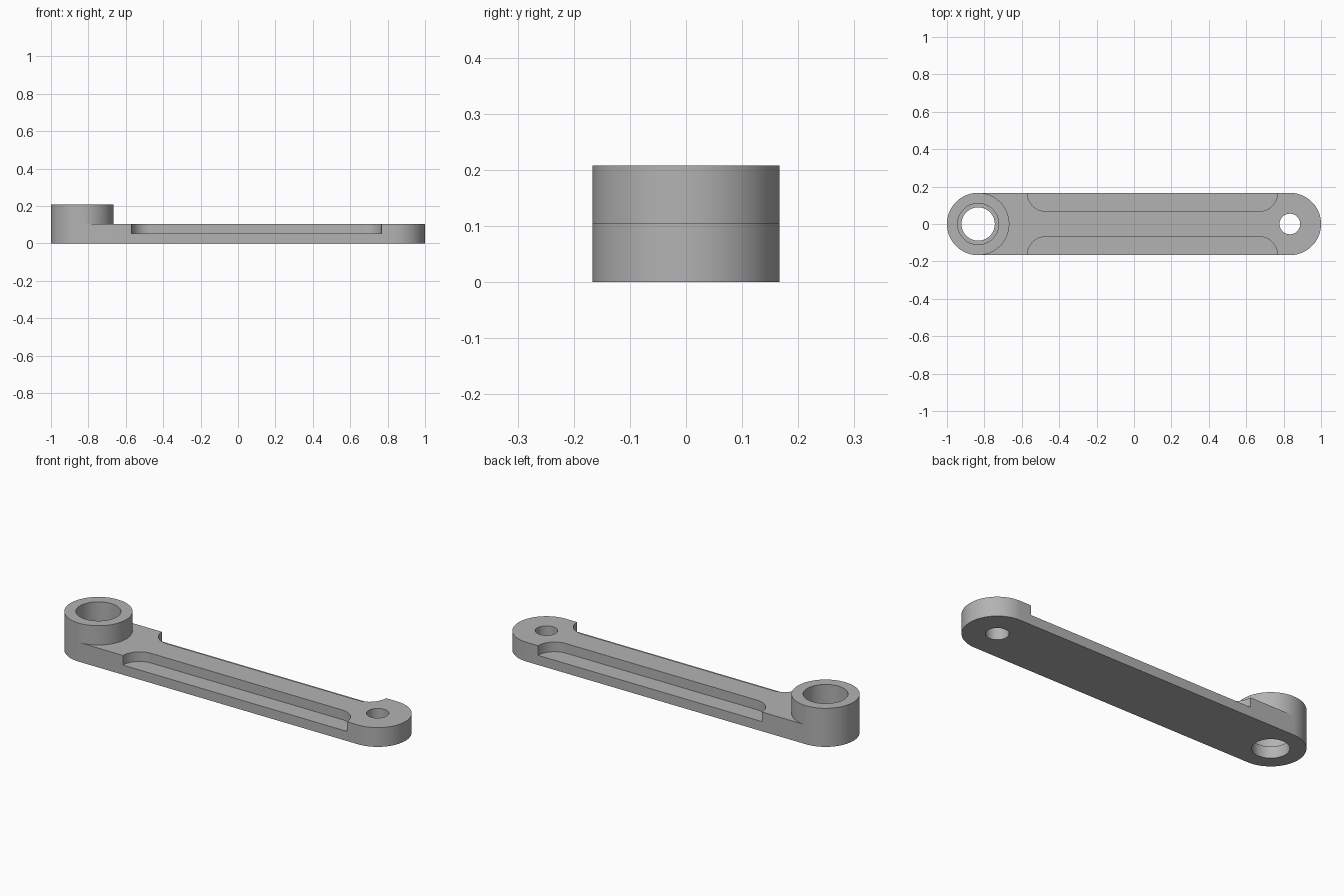
import bpy, bmesh
from math import cos, sin, pi, radians

cube = bpy.data.objects.get("Cube")
if cube:
    bpy.data.objects.remove(cube, do_unlink=True)

R = 0.1667            # end radius, also half the arm width
END = 1 - R           # distance of the end centres from the middle
ARM, FLOOR, TOP = 0.104, 0.052, 0.208

grey = bpy.data.materials.new("plain grey")
grey.use_nodes = True
colour = (0.45, 0.45, 0.45, 1)
grey.diffuse_color = colour
grey.node_tree.nodes["Principled BSDF"].inputs["Base Color"].default_value = colour


def arc(cx, cy, r, start, stop, steps):
    """Points along an arc, angles in degrees."""
    angles = [radians(start + (stop - start) * i / steps) for i in range(steps + 1)]
    return [(cx + r * cos(a), cy + r * sin(a)) for a in angles]


def prism(name, outline, z0, z1):
    """Extrude a flat counter-clockwise outline from z0 to z1."""
    bm = bmesh.new()
    base = bm.faces.new([bm.verts.new((x, y, z0)) for x, y in outline])
    grown = bmesh.ops.extrude_face_region(bm, geom=[base])["geom"]
    top = [v for v in grown if isinstance(v, bmesh.types.BMVert)]
    bmesh.ops.translate(bm, verts=top, vec=(0, 0, z1 - z0))
    bmesh.ops.recalc_face_normals(bm, faces=bm.faces)
    mesh = bpy.data.meshes.new(name)
    bm.to_mesh(mesh)
    bm.free()
    mesh.materials.append(grey)
    ob = bpy.data.objects.new(name, mesh)
    bpy.context.collection.objects.link(ob)
    return ob


def disc(name, x, r, z0, z1):
    return prism(name, arc(x, 0, r, 0, 360, 96)[:-1], z0, z1)


def combine(target, tool, operation):
    """Apply a boolean and remove the tool object."""
    mod = target.modifiers.new(tool.name, "BOOLEAN")
    mod.object, mod.operation, mod.solver = tool, operation, "EXACT"
    bpy.context.view_layer.objects.active = target
    bpy.ops.object.modifier_apply(modifier=mod.name)
    bpy.data.objects.remove(tool, do_unlink=True)


# Round-ended arm with the raised boss on its right end
arm = prism("link_arm", arc(END, 0, R, -90, 90, 48) + arc(-END, 0, R, 90, 270, 48), 0, ARM)
combine(arm, disc("boss", -END, R, ARM, TOP), "UNION")

# Side recesses with rounded inner corners, leaving a central rib
x0, x1, rib, r = -0.57, 0.767, 0.068, R - 0.068
for side in (-1, 1):
    outline = [(x0, R + 0.1)] + arc(x0 + r, R, r, 180, 270, 20)
    outline += arc(x1 - r, R, r, 270, 360, 20) + [(x1, R + 0.1)]
    recess = prism("recess", [(x, side * y) for x, y in outline], FLOOR, ARM + 0.1)
    combine(arm, recess, "DIFFERENCE")

# Stepped bore through the boss and pin hole at the other end
combine(arm, disc("bore", -END, 0.089, -0.1, TOP + 0.1), "DIFFERENCE")
combine(arm, disc("counterbore", -END, 0.11, 0.062, TOP + 0.1), "DIFFERENCE")
combine(arm, disc("pin_hole", END, 0.055, -0.1, TOP), "DIFFERENCE")

bpy.ops.object.select_all(action="DESELECT")
arm.select_set(True)
bpy.context.view_layer.objects.active = arm
bpy.ops.object.shade_smooth_by_angle(angle=radians(30))
